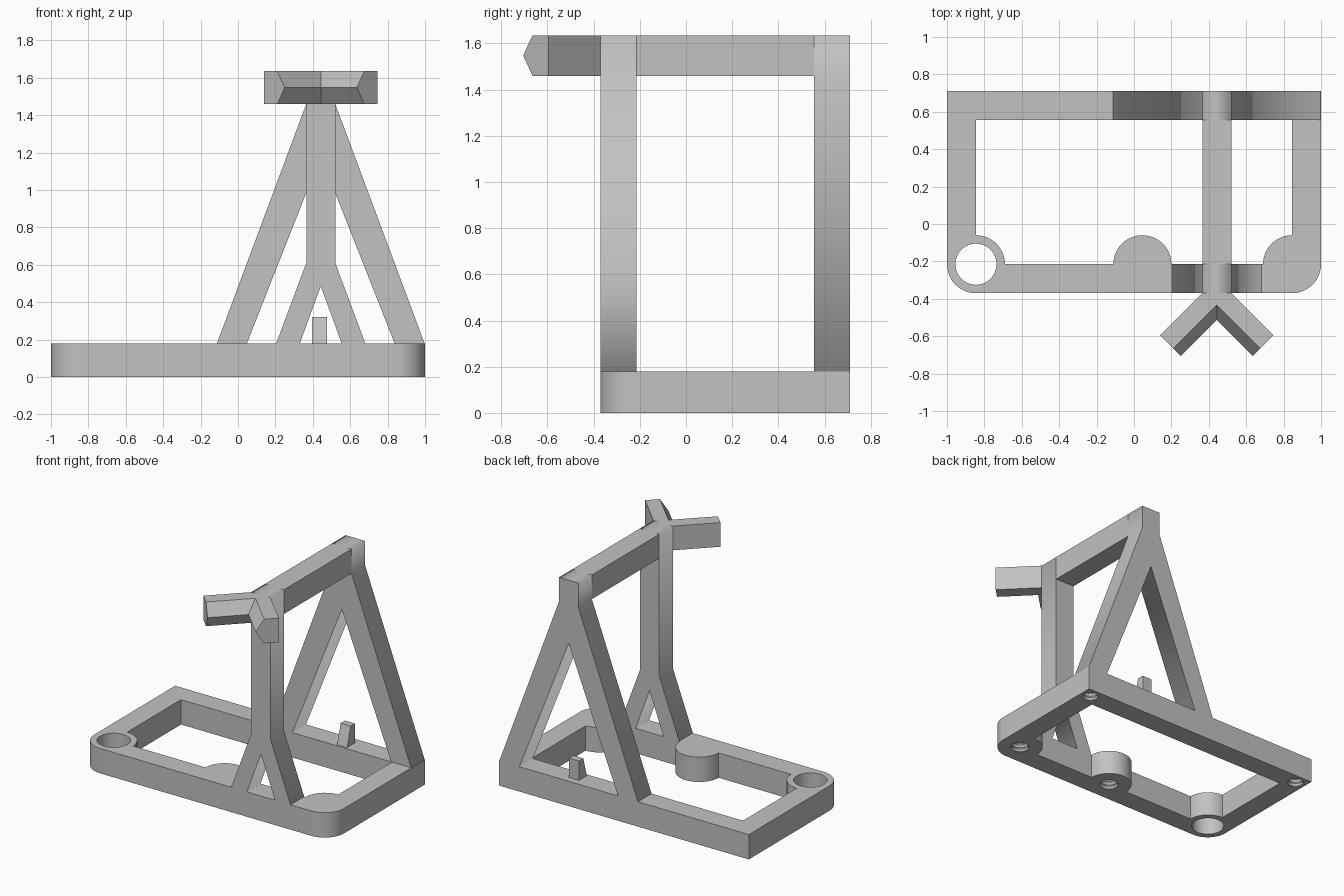
import bpy
import bmesh
from math import cos, sin, pi, radians
from mathutils import Matrix

cube = bpy.data.objects.get("Cube")
if cube:
    bpy.data.objects.remove(cube, do_unlink=True)

GREY = bpy.data.materials.new("light grey plastic")
GREY.use_nodes = True
COLOUR = (0.54, 0.54, 0.54, 1)
GREY.diffuse_color = COLOUR
GREY.node_tree.nodes["Principled BSDF"].inputs["Base Color"].default_value = COLOUR

# Shared dimensions
T = 0.155                     # bar thickness
BASE = 0.18                   # base height
TOP, BEAM = 1.635, 1.46       # top and underside of the beam
FRONT, BACK = -0.37, 0.71
FI, BI = FRONT + T, BACK - T  # inner faces of the front and back rails
SIDE = 1 - T
CX = 0.4425                   # centre line of the tower
L, R = CX - T / 2, CX + T / 2
MID_BOSS = 0.045


def arc(cx, cy, r, a0, a1, n):
    angles = [radians(a0 + (a1 - a0) * i / n) for i in range(n + 1)]
    return [(cx + r * cos(a), cy + r * sin(a)) for a in angles]


def activate(obj):
    bpy.ops.object.select_all(action='DESELECT')
    obj.select_set(True)
    bpy.context.view_layer.objects.active = obj


def plate(name, loops, depth, matrix):
    """Extruded flat profile; inner loops become holes."""
    curve = bpy.data.curves.new(name, 'CURVE')
    curve.dimensions = '2D'
    curve.fill_mode = 'BOTH'
    curve.extrude = depth / 2
    for pts in loops:
        spline = curve.splines.new('POLY')
        spline.points.add(len(pts) - 1)
        for p, (x, y) in zip(spline.points, pts):
            p.co = (x, y, 0, 1)
        spline.use_cyclic_u = True
    obj = bpy.data.objects.new(name, curve)
    bpy.context.collection.objects.link(obj)
    activate(obj)
    bpy.ops.object.convert(target='MESH')
    obj = bpy.context.view_layer.objects.active
    bm = bmesh.new()
    bm.from_mesh(obj.data)
    bmesh.ops.remove_doubles(bm, verts=bm.verts, dist=1e-5)
    bm.transform(matrix)
    bmesh.ops.recalc_face_normals(bm, faces=bm.faces)
    bm.to_mesh(obj.data)
    bm.free()
    obj.data.materials.clear()
    obj.data.materials.append(GREY)
    return obj


def loft(name, layers):
    """Closed solid through stacked outlines, each given as (z, points)."""
    bm = bmesh.new()
    rings = [[bm.verts.new((x, y, z)) for x, y in pts] for z, pts in layers]
    for low, high in zip(rings, rings[1:]):
        for i in range(len(low)):
            j = (i + 1) % len(low)
            bm.faces.new((low[i], low[j], high[j], high[i]))
    bm.faces.new(rings[0][::-1])
    bm.faces.new(rings[-1])
    bmesh.ops.recalc_face_normals(bm, faces=bm.faces)
    mesh = bpy.data.meshes.new(name)
    bm.to_mesh(mesh)
    bm.free()
    mesh.materials.append(GREY)
    obj = bpy.data.objects.new(name, mesh)
    bpy.context.collection.objects.link(obj)
    return obj


def rect(x0, x1, y0, y1):
    return [(x0, y0), (x1, y0), (x1, y1), (x0, y1)]


# Base frame with rounded front corners, three round bosses and a through hole
outer = ([(1, BACK), (-1, BACK)]
         + arc(-SIDE, FI, T, 180, 270, 12) + arc(SIDE, FI, T, 270, 360, 12))
inner = ([(-SIDE, BI), (SIDE, BI)]
         + arc(SIDE, FI, T, 90, 180, 12)
         + arc(MID_BOSS, FI, T, 0, 180, 24)
         + arc(-SIDE, FI, T, 0, 90, 12))
hole = arc(-SIDE, FI, 0.11, 0, 360, 40)[:-1]
base = plate("base_frame", [outer, inner, hole], BASE,
             Matrix.Translation((0, 0, BASE / 2)))

# Ridged screw holes in the underside
back_x, back_y = 1 - T / 2, BACK - T / 2
for x, y, r in [(SIDE, FI, 0.065), (MID_BOSS, FI, 0.065),
                (back_x, back_y, 0.055), (-back_x, back_y, 0.055)]:
    layers = []
    for i in range(10):
        radius = r if i % 2 else r * 0.82
        layers.append((-0.014 + 0.016 * i, arc(x, y, radius, 0, 360, 24)[:-1]))
    cutter = loft("screw_hole_cutter", layers)
    cutter.hide_render = True
    activate(base)
    mod = base.modifiers.new("screw_hole", 'BOOLEAN')
    mod.operation = 'DIFFERENCE'
    mod.solver = 'EXACT'
    mod.object = cutter
    bpy.ops.object.modifier_apply(modifier=mod.name)
    bpy.data.objects.remove(cutter, do_unlink=True)
activate(base)
bpy.ops.object.shade_smooth_by_angle(angle=radians(25))


# Upright supports: splayed legs joining into a post
def support(name, y, foot_out, foot_in, crotch, shoulder):
    half = [(foot_in, BASE), (foot_out, BASE), (T / 2, shoulder), (T / 2, TOP)]
    pts = ([(CX, crotch)] + [(CX + x, z) for x, z in half]
           + [(CX - x, z) for x, z in reversed(half)])
    matrix = Matrix.Translation((0, y, 0)) @ Matrix.Rotation(pi / 2, 4, 'X')
    return plate(name, [pts], T, matrix)


support("back_support", BACK - T / 2, 0.555, 0.395, 1.18, BEAM)
support("front_support", FRONT + T / 2, 0.238, 0.112, 0.485, 0.61)

# Top beam joining the supports
loft("top_beam", [(z, rect(L, R, FI, BI)) for z in (BEAM, TOP)])


# Forked cradle with a ridge along its inner faces
def fork_outline(inset):
    tip = L - 0.225
    side = [(L, FRONT), (tip, FRONT - 0.225),
            (tip + inset, FRONT - 0.225 - inset)]
    notch_y = side[2][1] + CX - side[2][0]
    return side + [(CX, notch_y)] + [(2 * CX - x, y) for x, y in reversed(side)]


loft("fork_cradle", [(BEAM, fork_outline(0.07)),
                     ((BEAM + TOP) / 2, fork_outline(0.11)),
                     (TOP, fork_outline(0.07))])

# Small wedge stop on the back rail
loft("wedge_stop", [(BASE, rect(0.395, 0.475, 0.57, 0.66)),
                    (0.32, rect(0.395, 0.475, 0.61, 0.66))])
